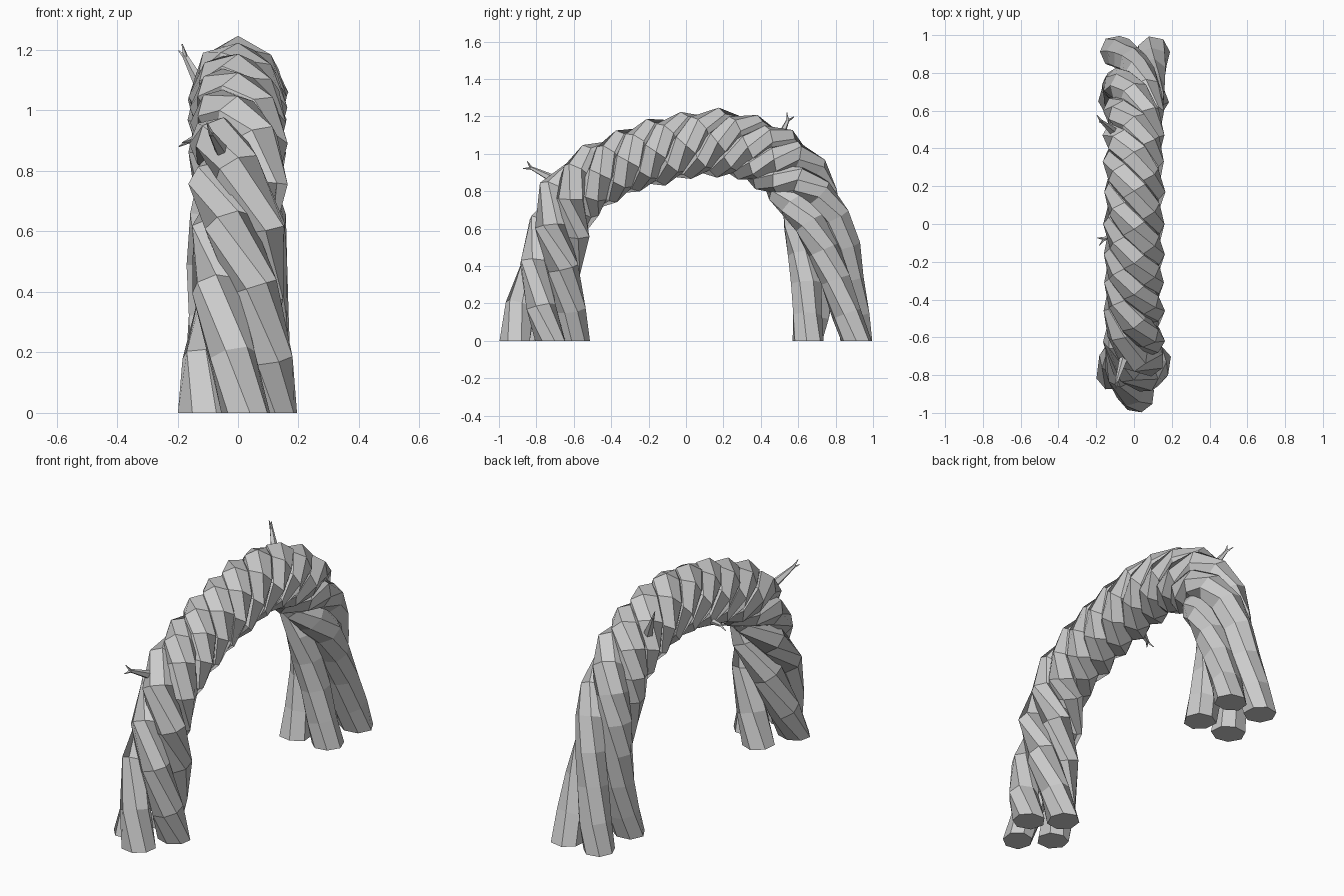
import bpy, bmesh, math, random
from mathutils import Vector

random.seed(4)
if "Cube" in bpy.data.objects:
    bpy.data.objects.remove(bpy.data.objects["Cube"])

bark = bpy.data.materials.new("bark_grey")
bark.use_nodes = True
GREY = (0.6, 0.6, 0.6, 1)
bark.diffuse_color = GREY
bark.node_tree.nodes["Principled BSDF"].inputs["Base Color"].default_value = GREY

# Arch centreline: y, z, quarter turns of twist, sideways spread, outward spread
ARCH = [(-.76, 0, .85, .12, .16), (-.725, .4, 1.6, .09, .11),
        (-.62, .76, 3, .08, .095), (-.46, .89, 4, .08, .095),
        (-.31, .96, 5, .08, .095), (-.16, 1.01, 6, .08, .1),
        (0, 1.045, 7, .08, .1), (.17, 1.06, 8, .08, .1),
        (.33, 1.035, 9, .08, .1), (.47, .97, 10, .08, .1),
        (.6, .86, 11, .08, .1), (.7, .64, 11.75, .085, .11),
        (.76, .32, 12.2, .09, .12), (.78, 0, 12.5, .14, .185)]


def sample(t):
    """Smooth interpolation through the arch rows."""
    i = min(int(t), len(ARCH) - 2)
    f = t - i
    a, b, c, d = (ARCH[max(0, min(len(ARCH) - 1, i + k))] for k in (-1, 0, 1, 2))
    return [q + f * (r - p) / 2 + f * f * (p - 2.5 * q + 2 * r - s / 2)
            + f ** 3 * (1.5 * (q - r) + (s - p) / 2) for p, q, r, s in zip(a, b, c, d)]


def strand_point(t, k):
    y, z, turn, side, out = sample(t)
    before, after = sample(max(0, t - .05)), sample(min(len(ARCH) - 1, t + .05))
    along = Vector((0, after[0] - before[0], after[1] - before[1])).normalized()
    outward = Vector((0, -along.z, along.y))
    phi = (turn + k) * math.pi / 2
    offset = Vector((math.cos(phi) * side, 0, 0)) + outward * math.sin(phi) * out
    return Vector((0, y, z)) + offset, offset.normalized()


def tube(name, points, refs, radii, sides, grounded=False, wobble=0):
    """Faceted tube with capped ends along a path."""
    bm = bmesh.new()
    rings = []
    for i, p in enumerate(points):
        axis = (points[min(i + 1, len(points) - 1)] - points[max(i - 1, 0)]).normalized()
        u = (refs[i] - axis * refs[i].dot(axis)).normalized()
        v = axis.cross(u)
        ring = []
        for j in range(sides):
            a = 2 * math.pi * j / sides
            r = radii[i] * (1 + random.uniform(-wobble, wobble))
            co = p + (u * math.cos(a) + v * math.sin(a)) * r
            if grounded:
                co.z = 0 if i in (0, len(points) - 1) else max(co.z, .01)
            ring.append(bm.verts.new(co))
        rings.append(ring)
    for lo, hi in zip(rings, rings[1:]):
        for j in range(sides):
            n = (j + 1) % sides
            bm.faces.new((lo[j], lo[n], hi[n], hi[j]))
    bm.faces.new(rings[0][::-1])
    bm.faces.new(rings[-1])
    bmesh.ops.recalc_face_normals(bm, faces=bm.faces)
    mesh = bpy.data.meshes.new(name)
    bm.to_mesh(mesh)
    bm.free()
    mesh.materials.append(bark)
    obj = bpy.data.objects.new(name, mesh)
    bpy.context.collection.objects.link(obj)


# Four twisted vine strands
STEPS = 2 * (len(ARCH) - 1)
for k in range(4):
    pts, refs = zip(*(strand_point(i / 2, k) for i in range(STEPS + 1)))
    radii = [.088 if i in (0, STEPS) else .083 for i in range(STEPS + 1)]
    tube(f"vine_strand_{k + 1}", pts, refs, radii, 7, True, .07)

# Small forked twigs: root and fork point
TWIGS = [((-.05, -.70, .86), (-.09, -.83, .925)),
         ((-.11, .49, 1.06), (-.175, .545, 1.18)),
         ((-.07, -.04, .94), (-.16, -.08, .90))]
for n, (root, fork) in enumerate(TWIGS, 1):
    root, fork = Vector(root), Vector(fork)
    d = (fork - root).normalized()
    across = d.cross(Vector((1, .3, 0))).normalized()
    tube(f"twig_{n}", [root, fork], [across] * 2, [.025, .009], 5)
    for side in (-1, 1):
        tip = fork + d * .035 + across * side * .022
        tube(f"twig_{n}_prong_{'ab'[side > 0]}", [fork - d * .006, tip], [d.cross(across)] * 2, [.009, .002], 4)
